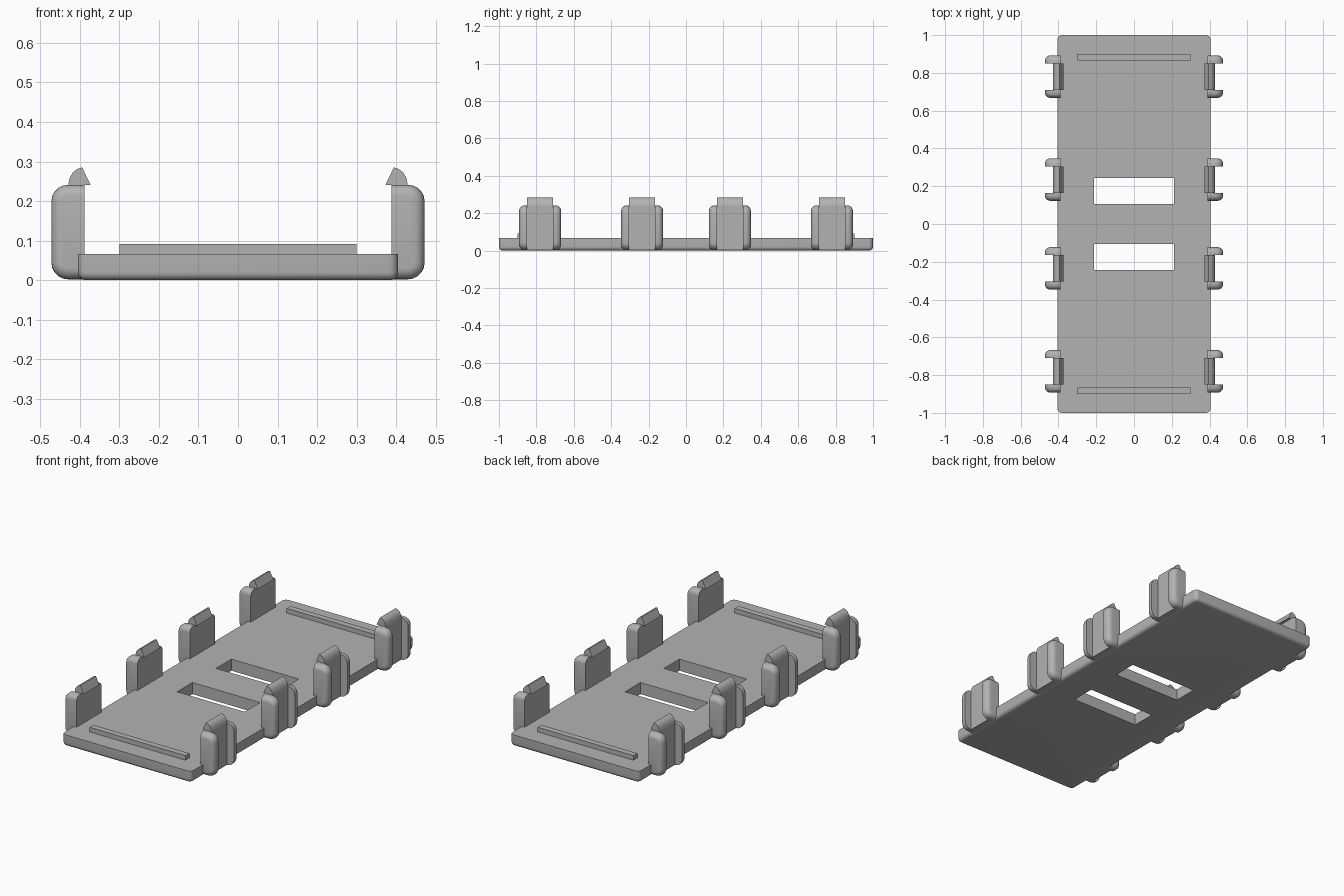
import bpy
import bmesh
from mathutils import Matrix, Vector

if "Cube" in bpy.data.objects:
    bpy.data.objects.remove(bpy.data.objects["Cube"], do_unlink=True)

grey = bpy.data.materials.new("plain grey")
grey.use_nodes = True
colour = (0.45, 0.45, 0.45, 1)
grey.diffuse_color = colour
grey.node_tree.nodes["Principled BSDF"].inputs["Base Color"].default_value = colour


def box(low, high):
    bm = bmesh.new()
    low, high = Vector(low), Vector(high)
    matrix = Matrix.Translation((low + high) / 2) @ Matrix.Diagonal((*(high - low), 1))
    bmesh.ops.create_cube(bm, size=1, matrix=matrix)
    return bm


def round_edges(bm, radius, rule, segments=5):
    """Round every edge whose two end points satisfy the rule."""
    edges = [e for e in bm.edges if rule(e.verts[0].co, e.verts[1].co)]
    bmesh.ops.bevel(bm, geom=edges, offset=radius, segments=segments,
                    profile=0.5, affect='EDGES')


def finish(bm, name, flip=(1, 1), smooth=True):
    bmesh.ops.scale(bm, vec=(*flip, 1), verts=bm.verts)
    bmesh.ops.recalc_face_normals(bm, faces=bm.faces)
    mesh = bpy.data.meshes.new(name)
    bm.to_mesh(mesh)
    bm.free()
    mesh.materials.append(grey)
    obj = bpy.data.objects.new(name, mesh)
    bpy.context.collection.objects.link(obj)
    bpy.ops.object.select_all(action='DESELECT')
    obj.select_set(True)
    bpy.context.view_layer.objects.active = obj
    if smooth:
        bpy.ops.object.shade_smooth_by_angle()
    return obj


def near(a, b):
    return abs(a - b) < 1e-4


# Base plate: rounded corners and lower rim, flat sharp top
bm = box((-0.405, -1, 0), (0.405, 1, 0.066))
round_edges(bm, 0.024, lambda a, b: near(a.x, b.x) and near(a.y, b.y))
round_edges(bm, 0.02, lambda a, b: near(a.z, 0) and near(b.z, 0))
plate = finish(bm, "base_plate")

# Two window slots through the plate
for side in (-1, 1):
    cutter = finish(box((-0.212, 0.105, -0.1), (0.212, 0.243, 0.2)),
                    "slot_cutter", (1, side), False)
    cutter.hide_render = True
    cut = plate.modifiers.new("slot", 'BOOLEAN')
    cut.object = cutter
    cut.solver = 'EXACT'
    bpy.context.view_layer.objects.active = plate
    bpy.ops.object.modifier_apply(modifier=cut.name)
    bpy.data.objects.remove(cutter, do_unlink=True)

# Raised ridge near each end
for side, end in ((-1, "front"), (1, "back")):
    finish(box((-0.3, 0.865, 0.05), (0.3, 0.9, 0.092)), end + "_ridge", (1, side), False)


def guard_pillar(middle, direction, flip, name):
    """Rounded pillar at one end of a clip, square on its inner faces."""
    bm = box((0.388, 0.07, 0.002), (0.472, 0.112, 0.241))
    round_edges(bm, 0.042, lambda a, b: near(a.x, b.x) and near(a.z, b.z) and a.x > 0.45)
    round_edges(bm, 0.028, lambda a, b: min(a.y, b.y) > 0.111
                and not (near(a.x, 0.388) and near(b.x, 0.388)))
    bmesh.ops.scale(bm, vec=(1, direction, 1), verts=bm.verts)
    bmesh.ops.translate(bm, vec=(0, middle, 0), verts=bm.verts)
    finish(bm, name, flip)


def hook(middle, flip, name):
    """Snap hook: sloped inner face, curved outer back."""
    profile = [(0.373, 0.241), (0.394, 0.285), (0.407, 0.281), (0.418, 0.272),
               (0.426, 0.258), (0.429, 0.241)]
    bm = bmesh.new()
    face = bm.faces.new([bm.verts.new((x, middle - 0.07, z)) for x, z in profile])
    grown = bmesh.ops.extrude_face_region(bm, geom=[face])["geom"]
    moved = [v for v in grown if isinstance(v, bmesh.types.BMVert)]
    bmesh.ops.translate(bm, vec=(0, 0.14, 0), verts=moved)
    finish(bm, name, flip)


# Four clips along each long side
for sx, side in ((1, "left"), (-1, "right")):
    for sy, end in ((-1, "front"), (1, "back")):
        for middle, place in ((0.235, "inner"), (0.78, "outer")):
            label = f"{side}_{end}_{place}"
            finish(box((0.388, middle - 0.07, 0.002), (0.429, middle + 0.07, 0.241)),
                   label + "_clip_arm", (sx, sy), False)
            hook(middle, (sx, sy), label + "_clip_hook")
            for direction, number in ((-1, "first"), (1, "second")):
                guard_pillar(middle, direction, (sx, sy), f"{label}_{number}_guard")
